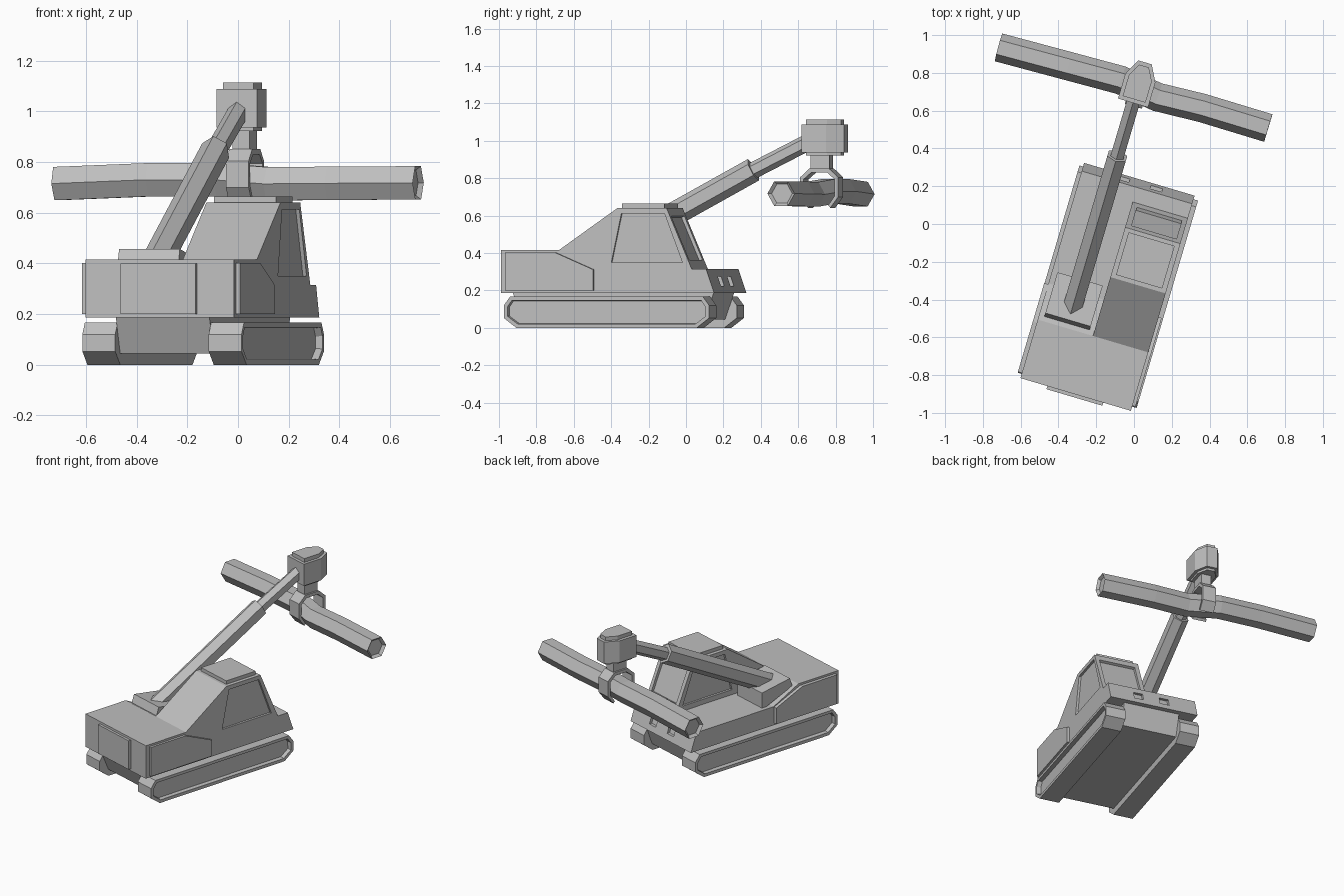
import bpy, bmesh, math
from mathutils import Vector, Matrix

if "Cube" in bpy.data.objects:
    bpy.data.objects.remove(bpy.data.objects["Cube"])

grey = bpy.data.materials.new("plain grey")
grey.use_nodes = True
COLOUR = (0.52, 0.52, 0.52, 1)
grey.diffuse_color = COLOUR
grey.node_tree.nodes["Principled BSDF"].inputs["Base Color"].default_value = COLOUR

# The vehicle stands turned about the vertical axis
TURN = Matrix.Rotation(math.radians(-16.5), 4, "Z")


def finish(name, bm, turned=True):
    bmesh.ops.recalc_face_normals(bm, faces=bm.faces)
    if turned:
        bm.transform(TURN)
    mesh = bpy.data.meshes.new(name)
    bm.to_mesh(mesh)
    bm.free()
    mesh.materials.append(grey)
    obj = bpy.data.objects.new(name, mesh)
    bpy.context.collection.objects.link(obj)
    return obj


def prism_mesh(points, axis, a, b):
    """Extrude a profile along x (points are y, z) or z (points are x, y)."""
    def place(p, d):
        return (d, *p) if axis == "x" else (*p, d)
    bm = bmesh.new()
    lo = [bm.verts.new(place(p, a)) for p in points]
    hi = [bm.verts.new(place(p, b)) for p in points]
    bm.faces.new(lo)
    bm.faces.new(hi)
    for i in range(len(points)):
        j = (i + 1) % len(points)
        bm.faces.new((lo[i], lo[j], hi[j], hi[i]))
    bmesh.ops.recalc_face_normals(bm, faces=bm.faces)
    return bm


def prism(name, points, axis, a, b):
    return finish(name, prism_mesh(points, axis, a, b))


def box(name, x, y, z):
    return prism(name, [(y[0], z[0]), (y[1], z[0]), (y[1], z[1]), (y[0], z[1])], "x", *x)


def cut(target, cutters):
    """Carve recesses out of a part and drop the cutters."""
    bpy.context.view_layer.objects.active = target
    for c in cutters:
        mod = target.modifiers.new("recess", "BOOLEAN")
        mod.operation, mod.solver, mod.object = "DIFFERENCE", "EXACT", c
        bpy.ops.object.modifier_apply(modifier=mod.name)
        bpy.data.objects.remove(c)


def tube(name, path, radius, squash=1, spin=0, turned=True, hollow=0):
    """Six-sided bar along a path, with optional recessed ends."""
    path = [Vector(p) for p in path]
    bm = bmesh.new()
    rings = []
    for i, p in enumerate(path):
        t = (path[min(i + 1, len(path) - 1)] - path[max(i - 1, 0)]).normalized()
        side = t.cross(Vector((0, 0, 1))).normalized()
        up = side.cross(t)
        ring = []
        for k in range(6):
            a = math.radians(60 * k + spin)
            ring.append(bm.verts.new(p + radius * (side * math.cos(a) * squash + up * math.sin(a))))
        rings.append(ring)
    for r, s in zip(rings, rings[1:]):
        for k in range(6):
            bm.faces.new((r[k], r[k - 1], s[k - 1], s[k]))
    caps = [bm.faces.new(rings[0]), bm.faces.new(rings[-1])]
    bmesh.ops.recalc_face_normals(bm, faces=bm.faces)
    if hollow:
        bmesh.ops.inset_individual(bm, faces=caps, thickness=hollow, depth=-hollow)
    return finish(name, bm, turned)


# Tracks with a recessed outer side
TRACK = [(-0.93, 0.053), (-0.86, 0), (0.145, 0), (0.215, 0.053),
         (0.215, 0.12), (0.18, 0.167), (-0.895, 0.167), (-0.93, 0.12)]
for name, x0, x1, out in (("left_track", 0.155, 0.29, 1), ("right_track", -0.365, -0.23, -1)):
    bm = prism_mesh(TRACK, "x", x0, x1)
    outer = [f for f in bm.faces if f.normal.x * out > 0.9]
    bmesh.ops.inset_individual(bm, faces=outer, thickness=0.022)
    bmesh.ops.inset_individual(bm, faces=outer, thickness=0.003, depth=-0.028)
    finish(name, bm)

# Underbody between the tracks
prism("underbody", [(-0.92, 0.187), (-0.86, 0.045), (0.15, 0.045), (0.2, 0.187)],
      "x", -0.23, 0.155)

# Main body with lamp recesses in the sloping nose
body = prism("body", [(-0.953, 0.187), (0.235, 0.187), (0.19, 0.315), (-0.43, 0.315),
                      (-0.63, 0.416), (-0.953, 0.416)], "x", -0.345, 0.265)
LAMP = [(0.184, 0.275), (0.26, 0.275), (0.26, 0.225), (0.202, 0.225)]
cut(body, [prism("lamp_cutter", LAMP, "x", x - 0.032, x + 0.032) for x in (-0.12, 0.06)])

# Raised side and rear panels
PANEL = [(-0.925, 0.2), (-0.435, 0.2), (-0.435, 0.312), (-0.645, 0.402), (-0.925, 0.402)]
prism("left_panel", PANEL, "x", 0.26, 0.282)
prism("right_panel", PANEL, "x", -0.367, -0.34)
box("rear_panel", (-0.196, 0.113), (-0.97, -0.95), (0.2, 0.4))

# Cab with recessed windows and a roof plate
cab = prism("cab", [(-0.63, 0.416), (-0.305, 0.64), (-0.03, 0.64), (0.11, 0.315),
                    (-0.43, 0.315)], "x", -0.04, 0.265)
SIDE_WINDOW = [(-0.282, 0.612), (-0.042, 0.612), (0.058, 0.35), (-0.338, 0.35)]
top, foot = Vector((-0.03, 0.64)), Vector((0.11, 0.315))
normal = Vector((0.918, 0.396))
upper, lower = top.lerp(foot, 0.13), top.lerp(foot, 0.85)
WINDSCREEN = [upper - normal * 0.018, lower - normal * 0.018,
              lower + normal * 0.05, upper + normal * 0.05]
cut(cab, [prism("left_window_cutter", SIDE_WINDOW, "x", 0.25, 0.3),
          prism("right_window_cutter", SIDE_WINDOW, "x", -0.1, -0.025),
          prism("windscreen_cutter", [tuple(p) for p in WINDSCREEN], "x", -0.01, 0.238)])
box("roof_plate", (-0.015, 0.24), (-0.285, -0.05), (0.635, 0.664))

# Boom mount and telescopic boom
prism("boom_mount", [(-0.605, 0.4), (-0.585, 0.457), (-0.36, 0.42), (-0.36, 0.3)],
      "x", -0.316, -0.066)
BOOM_X = -0.187
joint = (BOOM_X, 0.32, 0.845)
tube("boom_outer", [(BOOM_X, -0.54, 0.385), joint], 0.065, 0.9, 30)
tube("boom_inner", [(BOOM_X, 0.24, 0.802), (BOOM_X, 0.64, 1.0)], 0.045, 0.9, 30)


# Boom head, with smaller plates above and below
def head_outline(s):
    half = [(0.083 - s, 0.613 + s), (0.083 - s, 0.75), (0.037 - s / 2, 0.837 - s)]
    return ([(BOOM_X + x, y) for x, y in half]
            + [(BOOM_X - x, y) for x, y in reversed(half)])


prism("boom_head", head_outline(0), "z", 0.937, 1.088)
prism("head_cap", head_outline(0.02), "z", 1.08, 1.114)
prism("head_base", head_outline(0.02), "z", 0.922, 0.945)

# Grapple: stem and two bent arms around the log
GX, GY = -0.18, 0.703
box("grapple_stem", (GX - 0.035, GX + 0.035), (GY - 0.053, GY + 0.053), (0.84, 0.93))
ARM = [(0, 0.852), (0.055, 0.852), (0.106, 0.805), (0.106, 0.7), (0.062, 0.642),
       (0.05, 0.655), (0.086, 0.705), (0.086, 0.795), (0.045, 0.83), (0, 0.83)]
for name, s in (("grapple_arm_front", -1), ("grapple_arm_back", 1)):
    prism(name, [(GY + s * y, z) for y, z in ARM], "x", GX - 0.047, GX + 0.047)

# Crooked log with hollowed ends
tube("log", [(-0.717, 0.935, 0.715), (-0.347, 0.836, 0.73), (-0.071, 0.762, 0.73),
             (0.124, 0.672, 0.714), (0.362, 0.614, 0.716), (0.711, 0.508, 0.718)],
     0.076, turned=False, hollow=0.018)
